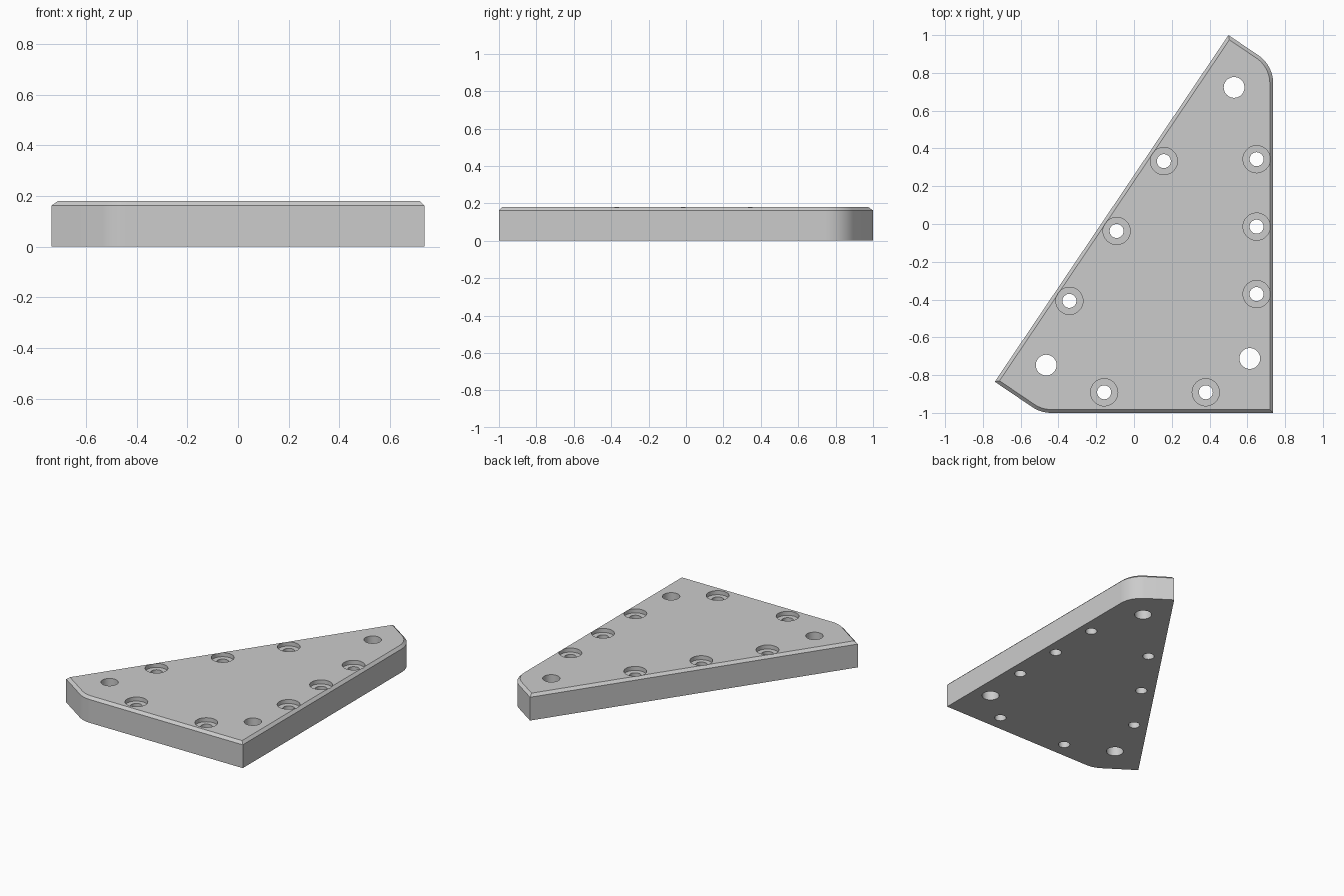
import bpy, bmesh, math
from mathutils import Vector

cube = bpy.data.objects.get("Cube")
if cube:
    bpy.data.objects.remove(cube, do_unlink=True)

HEIGHT, CHAMFER, CORNER_R = 0.18, 0.018, 0.18
SEAT_DEPTH = 0.028

grey = bpy.data.materials.new("plain grey")
grey.use_nodes = True
colour = (0.6, 0.6, 0.6, 1)
grey.diffuse_color = colour
grey.node_tree.nodes["Principled BSDF"].inputs["Base Color"].default_value = colour


def make_object(name, bm):
    mesh = bpy.data.meshes.new(name)
    bm.to_mesh(mesh)
    bm.free()
    mesh.materials.append(grey)
    obj = bpy.data.objects.new(name, mesh)
    bpy.context.collection.objects.link(obj)
    return obj


def rounded(before, corner, after, radius, steps=12):
    """Points of a fillet tangent to both sides of a corner."""
    a, c, b = Vector(before), Vector(corner), Vector(after)
    u, v = (a - c).normalized(), (b - c).normalized()
    half = u.angle(v) / 2
    centre = c + (u + v).normalized() * radius / math.sin(half)
    tangent = radius / math.tan(half)
    start = c + u * tangent - centre
    end = c + v * tangent - centre
    first = math.atan2(start.y, start.x)
    turn = math.pi - 2 * half  # counterclockwise sweep from start to end
    if start.cross(end) < 0:
        turn = -turn
    angles = [first + turn * i / steps for i in range(steps + 1)]
    return [centre + radius * Vector((math.cos(t), math.sin(t))) for t in angles]


# Plate outline, counterclockwise, with two filleted corners
left_tip, back_tip = (-0.737, -0.835), (0.5, 1.0)
front_corner, right_corner = (-0.493, -1.0), (0.737, 0.84)
square_corner = (0.737, -1.0)
outline = [Vector(left_tip)]
outline += rounded(left_tip, front_corner, square_corner, CORNER_R)
outline += [Vector(square_corner)]
outline += rounded(square_corner, right_corner, back_tip, CORNER_R)
outline += [Vector(back_tip)]

# Solid plate with a chamfered upper rim
bm = bmesh.new()
base = bm.faces.new([bm.verts.new((p.x, p.y, 0)) for p in outline])
grown = bmesh.ops.extrude_face_region(bm, geom=[base], use_keep_orig=True)["geom"]
bmesh.ops.translate(bm, vec=(0, 0, HEIGHT),
                    verts=[g for g in grown if isinstance(g, bmesh.types.BMVert)])
bmesh.ops.recalc_face_normals(bm, faces=bm.faces)
rim = [e for e in bm.edges if all(v.co.z > HEIGHT / 2 for v in e.verts)]
bmesh.ops.bevel(bm, geom=rim, offset=CHAMFER, segments=1, affect='EDGES')
bmesh.ops.recalc_face_normals(bm, faces=bm.faces)
plate = make_object("corner_plate", bm)


def drill(name, centres, radius, bottom):
    """Cut round holes from above the plate down to a given height."""
    bm = bmesh.new()
    top = HEIGHT + 0.1
    for x, y in centres:
        made = bmesh.ops.create_cone(bm, cap_ends=True, segments=40, radius1=radius,
                                     radius2=radius, depth=top - bottom)
        bmesh.ops.translate(bm, verts=made["verts"], vec=(x, y, (top + bottom) / 2))
    cutter = make_object(name, bm)
    cutter.hide_render = True
    cut = plate.modifiers.new(name, 'BOOLEAN')
    cut.operation, cut.solver, cut.object = 'DIFFERENCE', 'EXACT', cutter
    bpy.ops.object.modifier_apply(modifier=name)
    bpy.data.objects.remove(cutter, do_unlink=True)


bpy.context.view_layer.objects.active = plate
plate.select_set(True)

# Screw holes: along the slanted edge, the right edge and the front edge
screws = [(0.158 - 0.25 * i, 0.333 - 0.37 * i) for i in range(3)]
screws += [(0.649, 0.343 - 0.357 * i) for i in range(3)]
screws += [(-0.158, -0.891), (0.38, -0.891)]
drill("screw_seats", screws, 0.072, HEIGHT - SEAT_DEPTH)
drill("screw_holes", screws, 0.037, -0.1)

# Plain dowel holes near the three corners
drill("dowel_holes", [(0.53, 0.723), (-0.465, -0.747), (0.613, -0.712)], 0.055, -0.1)

bpy.ops.object.shade_smooth_by_angle(angle=math.radians(30))
